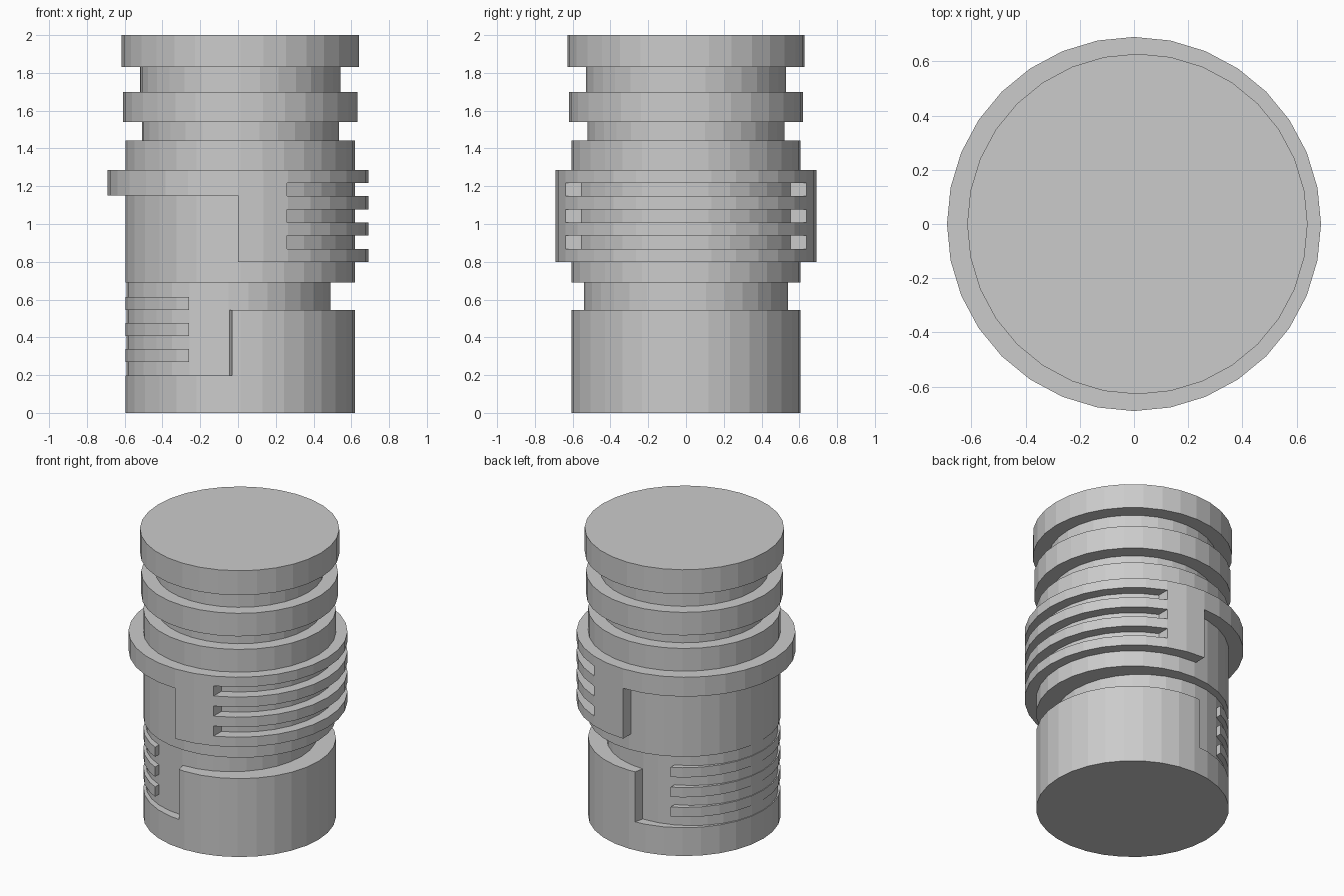
import bpy
import bmesh

if "Cube" in bpy.data.objects:
    bpy.data.objects.remove(bpy.data.objects["Cube"], do_unlink=True)

grey = bpy.data.materials.new("plain_grey")
grey.use_nodes = True
colour = (0.6, 0.6, 0.6, 1)
grey.diffuse_color = colour
grey.node_tree.nodes["Principled BSDF"].inputs["Base Color"].default_value = colour

CORE_X, CORE_R = 0.0125, 0.607    # main body axis and radius
SIDES = 32


def disc(name, cx, radius, z0, z1):
    """Upright faceted cylinder between two heights."""
    bpy.ops.mesh.primitive_cylinder_add(vertices=SIDES, radius=radius, depth=z1 - z0,
                                        location=(cx, 0, (z0 + z1) / 2))
    ob = bpy.context.object
    ob.name = ob.data.name = name
    ob.data.materials.append(grey)
    return ob


def cut(ob, outline, z0, z1):
    """Subtract a vertical prism with the given plan outline."""
    bm = bmesh.new()
    base = bm.faces.new([bm.verts.new((x, y, z0)) for x, y in outline])
    top = bmesh.ops.extrude_face_region(bm, geom=[base])["geom"]
    bmesh.ops.translate(bm, vec=(0, 0, z1 - z0),
                        verts=[v for v in top if isinstance(v, bmesh.types.BMVert)])
    bmesh.ops.recalc_face_normals(bm, faces=bm.faces)
    mesh = bpy.data.meshes.new("cutter")
    bm.to_mesh(mesh)
    bm.free()
    cutter = bpy.data.objects.new("cutter", mesh)
    cutter.hide_render = True
    bpy.context.collection.objects.link(cutter)
    mod = ob.modifiers.new("cut", "BOOLEAN")
    mod.operation, mod.solver, mod.object = "DIFFERENCE", "EXACT", cutter
    bpy.context.view_layer.objects.active = ob
    bpy.ops.object.modifier_apply(modifier=mod.name)
    bpy.data.objects.remove(cutter, do_unlink=True)


def span(x0, x1):
    return [(x0, -1), (x1, -1), (x1, 1), (x0, 1)]


# Cap, rings and necks; necks run slightly into their neighbours
disc("top_cap", CORE_X, 0.628, 1.83, 2.0)
disc("upper_neck", CORE_X, 0.53, 1.68, 1.85)
disc("upper_ring", CORE_X, 0.62, 1.54, 1.70)
disc("lower_neck", CORE_X, 0.522, 1.42, 1.56)
disc("main_body", CORE_X, CORE_R, 0.69, 1.443)

# Collar: full ring above, half band below on one side, with grip slots
collar = disc("slotted_collar", 0, 0.69, 0.80, 1.285)
cut(collar, span(-1, 0), 0.5, 1.15)
for z in (0.868, 1.007, 1.147):
    cut(collar, span(0.26, 1), z, z + 0.07)

# Off-centre neck showing in the groove and the side recess
disc("offset_neck", -0.05, 0.54, 0.15, 0.71)

# Base with a stepped recess on the other side
base = disc("base", CORE_X, CORE_R, 0, 0.545)
cut(base, [(-1, -0.7), (-0.01, -0.7), (-0.045, -0.54),
           (-0.045, 0.54), (-0.01, 0.7), (-1, 0.7)], 0.197, 0.8)

# Grip ribs standing in the recess
for i, z in enumerate((0.27, 0.408, 0.546)):
    rib = disc(f"recess_rib_{i + 1}", CORE_X, CORE_R, z, z + 0.068)
    cut(rib, span(-0.26, 1), z - 0.1, z + 0.2)
